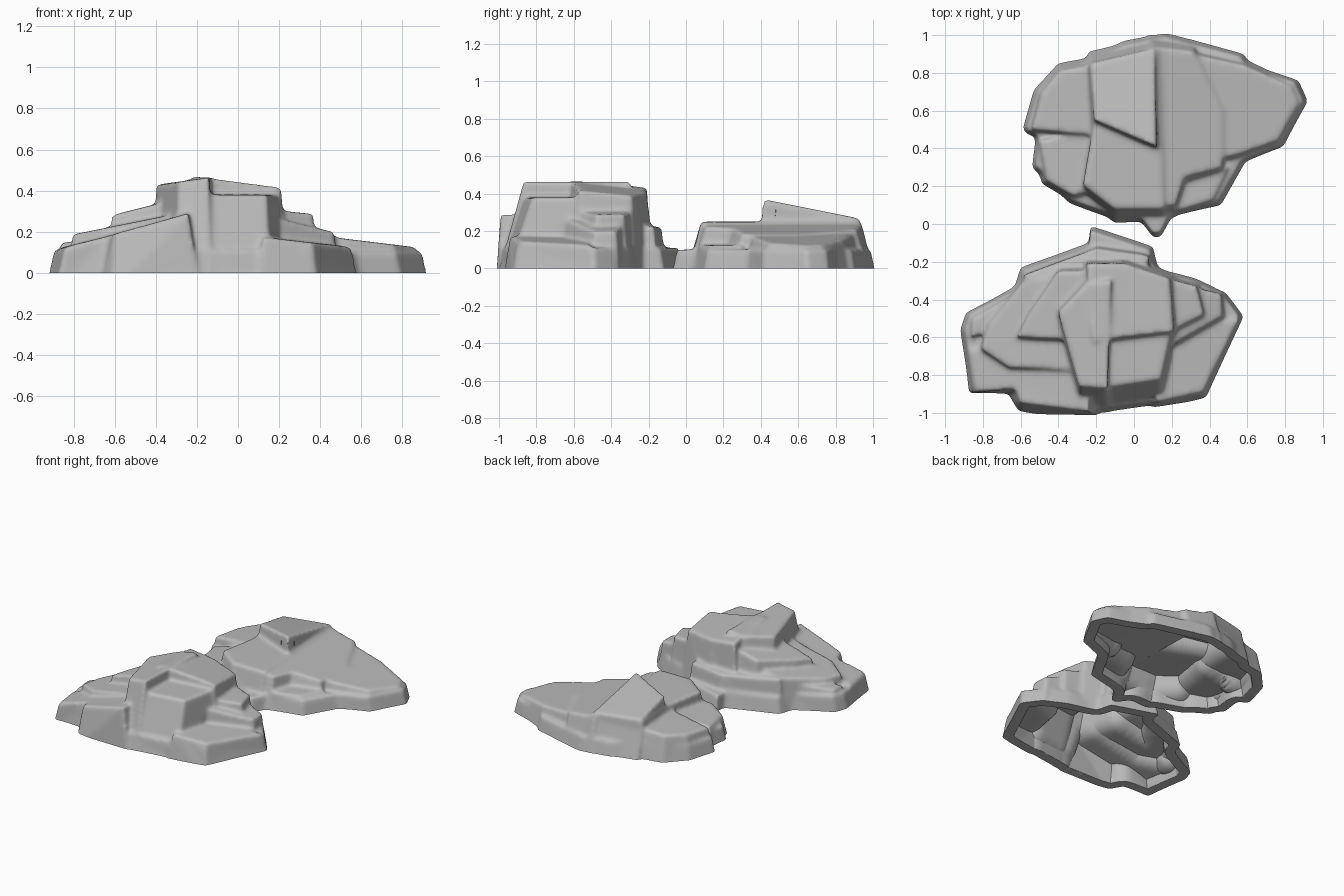
import bpy
import bmesh
from mathutils import Vector

cube = bpy.data.objects.get("Cube")
if cube:
    bpy.data.objects.remove(cube, do_unlink=True)

stone = bpy.data.materials.new("stone_grey")
stone.use_nodes = True
grey = (0.5, 0.5, 0.5, 1)
stone.diffuse_color = grey
stone.node_tree.nodes["Principled BSDF"].inputs["Base Color"].default_value = grey

BURIED = -0.1  # ledges start below ground and are cut flat later
STEEP = Vector((.1, .12))
LEANING = Vector((.06, .3))
CLIFF = Vector((.08, .42))
SPREADING = Vector((.22, .22))


def ledge(bm, outline, height, slope=0, fall=0, flare=STEEP, ground=False):
    """Add a block with a tilted top, whose outline widens towards the ground."""
    points = [Vector(p) for p in outline]
    middle = sum(points, Vector((0, 0))) / len(points)
    level = 0 if ground else height
    top, bottom = [], []
    for p in points:
        spread = (p - middle).normalized() * flare
        upper = p + spread * (level - height)
        lower = p + spread * (level - BURIED)
        z = height + (p - middle).dot(Vector((slope, -fall)))
        top.append(bm.verts.new((*upper, z)))
        bottom.append(bm.verts.new((*lower, BURIED)))
    faces = [bm.faces.new(top), bm.faces.new(bottom)]
    for i, corner in enumerate(top):
        faces.append(bm.faces.new((bottom[i - 1], bottom[i], corner, top[i - 1])))
    bmesh.ops.recalc_face_normals(bm, faces=faces)
    bmesh.ops.triangulate(bm, faces=faces[:2])


def apply_modifiers(obj):
    """Replace the mesh by its evaluated result."""
    graph = bpy.context.evaluated_depsgraph_get()
    mesh = bpy.data.meshes.new_from_object(obj.evaluated_get(graph))
    obj.modifiers.clear()
    obj.data = mesh


def finish_rock(name, bm):
    """Fuse the ledges, soften the edges, cut flat at the ground and hollow."""
    mesh = bpy.data.meshes.new(name)
    bm.to_mesh(mesh)
    bm.free()
    obj = bpy.data.objects.new(name, mesh)
    bpy.context.collection.objects.link(obj)

    remesh = obj.modifiers.new("fuse", 'REMESH')
    remesh.mode = 'VOXEL'
    remesh.voxel_size = 0.011
    soften = obj.modifiers.new("soften", 'SMOOTH')
    soften.factor = 0.5
    soften.iterations = 16
    apply_modifiers(obj)

    # Open flat base
    bm = bmesh.new()
    bm.from_mesh(obj.data)
    bmesh.ops.bisect_plane(bm, geom=bm.verts[:] + bm.edges[:] + bm.faces[:],
                           plane_co=(0, 0, 0), plane_no=(0, 0, 1), clear_inner=True)
    bm.to_mesh(obj.data)
    bm.free()

    # Thick hollow shell
    shell = obj.modifiers.new("shell", 'SOLIDIFY')
    shell.thickness = 0.07
    shell.offset = -1
    apply_modifiers(obj)
    for v in obj.data.vertices:
        v.co.z = max(v.co.z, 0)
    obj.data.materials.clear()
    obj.data.materials.append(stone)

    bpy.ops.object.select_all(action='DESELECT')
    obj.select_set(True)
    bpy.context.view_layer.objects.active = obj
    bpy.ops.object.shade_smooth_by_angle(angle=0.9)


# Front rock: skirt
rock = bmesh.new()
ledge(rock, [(-.92, -.56), (-.89, -.47), (-.63, -.33), (-.6, -.23), (-.24, -.1),
             (-.23, -.01), (.1, -.12), (.13, -.24), (.33, -.29), (.49, -.37),
             (.58, -.49), (.38, -.92), (-.25, -1.01), (-.62, -.98), (-.66, -.89),
             (-.87, -.89)],
      height=.11, flare=SPREADING, ground=True)
# Front rock: ramps rising from the left
ledge(rock, [(-.88, -.9), (-.66, -.9), (-.61, -.99), (-.2, -1.01), (-.2, -.55),
             (-.91, -.65)], height=.2, slope=.24, flare=SPREADING, ground=True)
ledge(rock, [(-.81, -.66), (-.77, -.53), (-.58, -.3), (-.2, -.25), (-.2, -.78),
             (-.66, -.76)], height=.24, slope=.2)
ledge(rock, [(-.86, -.5), (-.6, -.35), (-.3, -.4), (-.86, -.6)], height=.17, slope=.12)
ledge(rock, [(-.62, -.6), (-.56, -.48), (-.4, -.25), (-.1, -.25), (-.2, -.62)],
      height=.34, slope=.25)
# Front rock: back shelf
ledge(rock, [(-.58, -.27), (-.2, -.13), (.08, -.17), (0, -.6), (-.5, -.5)],
      height=.24, fall=.1)
# Front rock: two sides of the summit ridge
ledge(rock, [(-.4, -.47), (-.26, -.32), (-.12, -.3), (-.14, -.87), (-.29, -.86)],
      height=.45, slope=.14, flare=LEANING)
ledge(rock, [(-.25, -.21), (-.05, -.21), (.19, -.29), (.21, -.57), (-.22, -.62)],
      height=.425, slope=-.12, fall=.1)
# Front rock: cliff face with a platform on top
ledge(rock, [(-.26, -1.01), (.16, -.95), (.23, -.4), (-.26, -.4)],
      height=.38, flare=CLIFF, ground=True)
# Front rock: steps down to the right
ledge(rock, [(.1, -.27), (.33, -.33), (.37, -.48), (.1, -.62)], height=.3, slope=-.1)
ledge(rock, [(.1, -.29), (.46, -.37), (.47, -.49), (.15, -.67)], height=.24, slope=-.25)
ledge(rock, [(.1, -.5), (.58, -.49), (.38, -.92), (.1, -.97)],
      height=.155, slope=-.1, flare=SPREADING, ground=True)
finish_rock("front_rock", rock)

# Back rock: skirt
rock = bmesh.new()
ledge(rock, [(-.59, .5), (-.53, .71), (-.41, .84), (-.25, .88), (-.05, .97), (.17, 1.01),
             (.58, .9), (.62, .84), (.87, .76), (.92, .65), (.79, .41), (.59, .33),
             (.46, .1), (.2, .04), (.14, -.07), (.1, -.07), (.04, .01), (-.12, .03),
             (-.34, .11), (-.54, .3), (-.52, .46)],
      height=.1, flare=SPREADING, ground=True)
# Back rock: two left ledges
ledge(rock, [(-.54, .5), (-.49, .69), (-.39, .81), (-.1, .86), (-.2, .47)],
      height=.19, slope=.12, flare=SPREADING)
ledge(rock, [(-.5, .44), (-.2, .5), (-.1, .2), (-.32, .15), (-.46, .23)],
      height=.16, slope=.15, flare=SPREADING)
# Back rock: middle table and summit wedge
ledge(rock, [(-.22, .5), (-.24, .84), (.13, .93), (.16, .08), (-.1, .08), (-.27, .21)],
      height=.25, flare=LEANING)
ledge(rock, [(-.21, .55), (.12, .41), (.11, .93), (-.23, .85)],
      height=.31, slope=.04, fall=.2)
# Back rock: slope, wing and front step on the right
ledge(rock, [(.08, .09), (.22, .1), (.27, .25), (.47, .3), (.47, .6), (.32, .91),
             (.08, .94)], height=.215, slope=-.16, flare=LEANING)
ledge(rock, [(.2, .3), (.53, .36), (.76, .44), (.87, .64), (.83, .73), (.58, .84),
             (.2, .92)], height=.16, slope=-.12, flare=SPREADING)
ledge(rock, [(-.1, .06), (.24, .07), (.42, .13), (.5, .3), (-.1, .3)], height=.125)
finish_rock("back_rock", rock)
